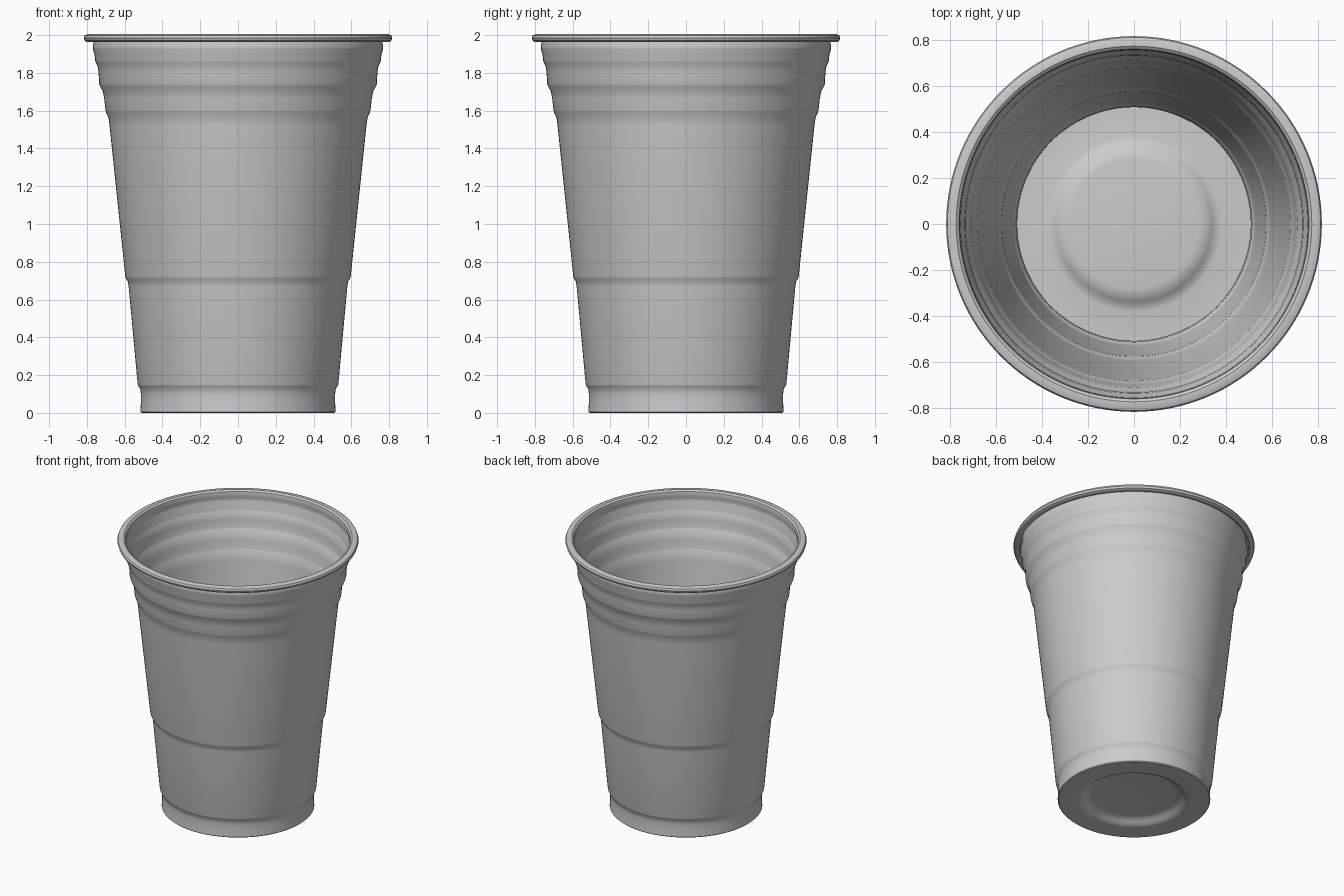
import bpy, bmesh, math

if "Cube" in bpy.data.objects:
    bpy.data.objects.remove(bpy.data.objects["Cube"])

SEGMENTS = 128

# Profile of the thin shell (radius, height): floor centre, up the wall, over the rim
PROFILE = [
    (0.0, 0.04), (0.28, 0.04), (0.31, 0.036), (0.335, 0.02), (0.355, 0.005), (0.38, 0.0),
    (0.51, 0.0), (0.517, 0.006),
    (0.514, 0.06), (0.514, 0.10), (0.518, 0.13), (0.529, 0.143),       # foot band
    (0.531, 0.15), (0.579, 0.67), (0.583, 0.695), (0.594, 0.712),      # lower wall
    (0.597, 0.725), (0.680, 1.52), (0.685, 1.56), (0.698, 1.59),       # upper wall
    (0.701, 1.60), (0.708, 1.66), (0.715, 1.70), (0.731, 1.73),        # grip steps
    (0.735, 1.74), (0.738, 1.80), (0.743, 1.835), (0.753, 1.855),
    (0.756, 1.865), (0.760, 1.90), (0.768, 1.925),
    (0.769, 1.935), (0.766, 1.955), (0.762, 1.975),                    # neck
    (0.765, 1.992), (0.775, 2.0), (0.795, 2.0), (0.808, 1.995),        # rolled rim
    (0.812, 1.985), (0.808, 1.974), (0.798, 1.968), (0.778, 1.968),
]


def lathe(name, profile, segments):
    bm = bmesh.new()
    rings = []
    for r, z in profile:
        if r == 0:
            rings.append([bm.verts.new((0, 0, z))])
        else:
            rings.append([bm.verts.new((r * math.cos(2 * math.pi * i / segments),
                                        r * math.sin(2 * math.pi * i / segments), z))
                          for i in range(segments)])
    for a, b in zip(rings, rings[1:]):
        for i in range(segments):
            j = (i + 1) % segments
            if len(a) == 1:
                bm.faces.new((a[0], b[j], b[i]))
            else:
                bm.faces.new((a[i], a[j], b[j], b[i]))
    bm.normal_update()
    mesh = bpy.data.meshes.new(name)
    bm.to_mesh(mesh)
    bm.free()
    obj = bpy.data.objects.new(name, mesh)
    bpy.context.collection.objects.link(obj)
    return obj


# Thin-walled cup, thickened inward
cup = lathe("cup", PROFILE, SEGMENTS)
bpy.context.view_layer.objects.active = cup
cup.select_set(True)
bpy.ops.object.shade_smooth_by_angle(angle=math.radians(35))
shell = cup.modifiers.new("wall_thickness", 'SOLIDIFY')
shell.thickness = 0.005
shell.offset = -1
